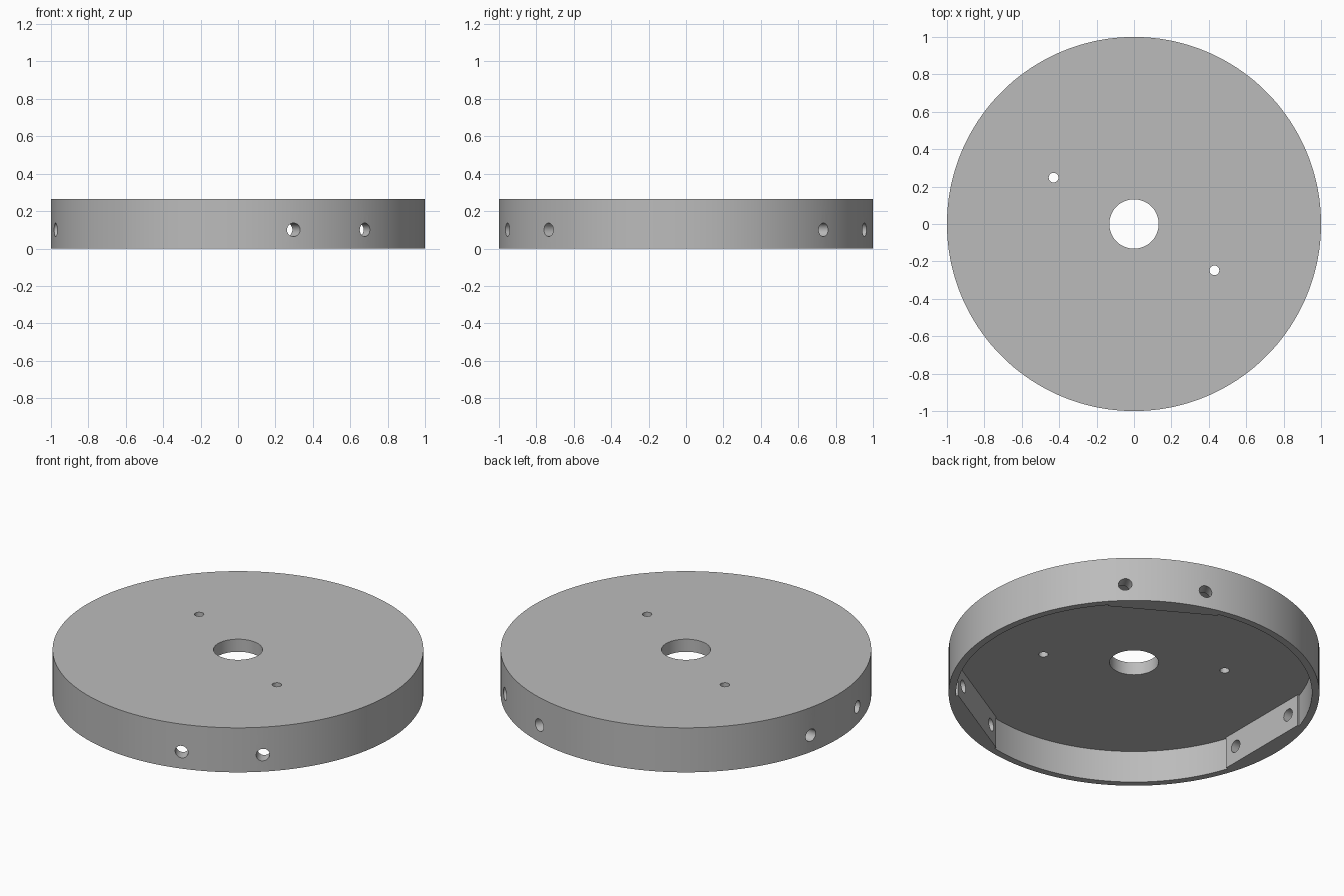
import bpy
from math import radians, pi
from mathutils import Matrix, Vector

if "Cube" in bpy.data.objects:
    bpy.data.objects.remove(bpy.data.objects["Cube"], do_unlink=True)

HEIGHT = 0.265
CAVITY = 0.19        # depth of the hollow underside
WALL_RADIUS = 0.96   # inner radius of the rim
PAD_FACE = 0.9       # distance of each flat pad from the centre
PAD_HALF = 0.3

grey = bpy.data.materials.new("plain grey")
grey.use_nodes = True
colour = (0.5, 0.5, 0.5, 1)
grey.diffuse_color = colour
grey.node_tree.nodes["Principled BSDF"].inputs["Base Color"].default_value = colour


def cylinder(name, radius, z0, z1, x=0, y=0, sides=48):
    bpy.ops.mesh.primitive_cylinder_add(vertices=sides, radius=radius, depth=z1 - z0,
                                        location=(x, y, (z0 + z1) / 2))
    obj = bpy.context.object
    obj.name = name
    obj.data.materials.append(grey)
    return obj


def cut(target, cutter):
    mod = target.modifiers.new("cut", 'BOOLEAN')
    mod.operation = 'DIFFERENCE'
    mod.solver = 'EXACT'
    mod.object = cutter
    bpy.context.view_layer.objects.active = target
    bpy.ops.object.modifier_apply(modifier=mod.name)
    bpy.data.objects.remove(cutter, do_unlink=True)


# Solid disc and the hollow, which leaves three flat pads on the rim
cover = cylinder("round_cover", 1, 0, HEIGHT, sides=180)
hollow = cylinder("hollow", WALL_RADIUS, -0.1, CAVITY, sides=180)
pad_angles = [radians(a) for a in (60, 180, 300)]
for angle in pad_angles:
    turn = Matrix.Rotation(angle, 4, 'Z')
    bpy.ops.mesh.primitive_cube_add(size=1)
    pad = bpy.context.object
    pad.data.materials.append(grey)
    pad.matrix_world = (turn @ Matrix.Translation((PAD_FACE + 0.1, 0, 0.05))
                        @ Matrix.Diagonal((0.2, 2 * PAD_HALF, 0.6, 1)))
    bpy.context.view_layer.update()
    cut(hollow, pad)
cut(cover, hollow)

# Centre bore and two small holes through the top plate
cut(cover, cylinder("bore", 0.132, -0.1, 0.4, sides=64))
for side in (-1, 1):
    cut(cover, cylinder("small_hole", 0.026, -0.1, 0.4, 0.43 * side, -0.248 * side, 32))

# Pair of parallel screw holes through the rim at each pad
for angle in pad_angles:
    turn = Matrix.Rotation(angle, 4, 'Z')
    for side in (-1, 1):
        drill = cylinder("screw_hole", 0.036, -0.15, 0.15, sides=32)
        drill.matrix_world = (turn @ Matrix.Translation((0.95, 0.22 * side, 0.1))
                              @ Matrix.Rotation(pi / 2, 4, 'Y'))
        bpy.context.view_layer.update()
        cut(cover, drill)

# Smooth round walls with sharp rims
bpy.ops.object.select_all(action='DESELECT')
cover.select_set(True)
bpy.context.view_layer.objects.active = cover
bpy.ops.object.shade_smooth_by_angle(angle=radians(30))
